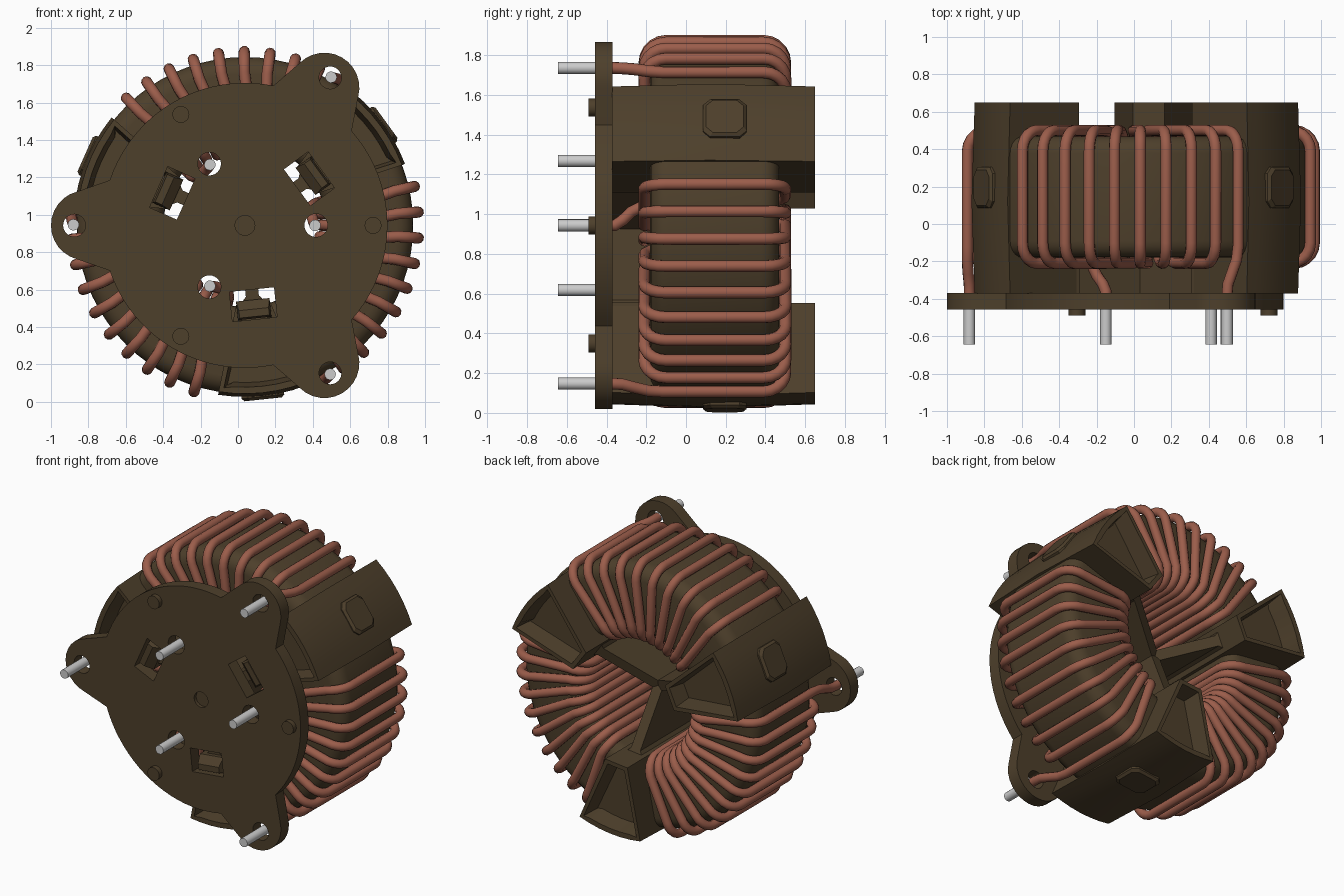
import bpy, bmesh
from math import cos, sin, pi, radians

if "Cube" in bpy.data.objects:
    bpy.data.objects.remove(bpy.data.objects["Cube"])

CX, CZ = 0.037, 0.943          # toroid axis (runs along y)
ARMS = (36, 156, 276)          # spacer arms between the coils
EARS = (60, 180, 300)          # mounting ears and outer pins
INNER = (0, 120, 240)          # inner pins and locating pegs


def material(name, rgb):
    m = bpy.data.materials.new(name)
    m.diffuse_color = (*rgb, 1)
    m.use_nodes = True
    m.node_tree.nodes["Principled BSDF"].inputs["Base Color"].default_value = m.diffuse_color
    return m


BROWN = material("brown_plastic", (0.075, 0.05, 0.024))
COPPER = material("copper", (0.33, 0.11, 0.07))


def place(u, v, y, deg):
    """Local radial u, tangential v, axial y -> world."""
    a = radians(deg)
    return (CX + u * cos(a) - v * sin(a), y, CZ + u * sin(a) + v * cos(a))


def loft(bm, sections, deg=0):
    """Closed solid through matching sections of (u, v, y) points; returns caps."""
    rows = [[bm.verts.new(place(*p, deg)) for p in s] for s in sections]
    n = len(rows[0])
    for a, b in zip(rows, rows[1:]):
        for i in range(n):
            bm.faces.new((a[i], a[(i + 1) % n], b[(i + 1) % n], b[i]))
    caps = [bm.faces.new(rows[0]), bm.faces.new(rows[-1])]
    bmesh.ops.recalc_face_normals(bm, faces=bm.faces)
    return caps


def finish(name, bm, mat=None):
    bmesh.ops.recalc_face_normals(bm, faces=bm.faces)
    me = bpy.data.meshes.new(name)
    bm.to_mesh(me)
    bm.free()
    ob = bpy.data.objects.new(name, me)
    bpy.context.collection.objects.link(ob)
    if mat:
        me.materials.append(mat)
    return ob


def smooth(ob):
    bpy.ops.object.select_all(action='DESELECT')
    ob.select_set(True)
    bpy.context.view_layer.objects.active = ob
    bpy.ops.object.shade_smooth_by_angle(angle=radians(35))


def disc(u, rad, y, n=24):
    return [(u + rad * cos(2 * pi * i / n), rad * sin(2 * pi * i / n), y) for i in range(n)]


def cylinder(bm, u, rad, y0, y1, deg, n=24):
    loft(bm, [disc(u, rad, y0, n), disc(u, rad, y1, n)], deg)


def box(u0, u1, half, y):
    return [(u0, -half, y), (u1, -half, y), (u1, half, y), (u0, half, y)]


def corner(r, y, sr, sy, rad, start, n=5):
    """Arc for one rounded corner of a section in (r, y)."""
    c = (r - sr * rad, y - sy * rad)
    return [(c[0] + rad * cos(radians(start - 90 * i / n)),
             c[1] + rad * sin(radians(start - 90 * i / n))) for i in range(n + 1)]


def section(r0, r1, y0, y1, rad):
    """Corners in order: inner rear, outer rear, outer front, inner front."""
    return [corner(r0, y1, -1, 1, rad, 180), corner(r1, y1, 1, 1, rad, 90),
            corner(r1, y0, 1, -1, rad, 0), corner(r0, y0, -1, -1, rad, -90)]


# Base plate with three rounded ears
outline = []
for e in EARS:
    for i in range(13):
        t = radians(-75 + 150 * i / 12)
        u, v = 0.85 + 0.187 * cos(t), 0.187 * sin(t)
        a = radians(e)
        outline.append((u * cos(a) - v * sin(a), u * sin(a) + v * cos(a)))
    for i in range(21):
        a = radians(e + 18.5 + 83 * i / 20)
        outline.append((0.762 * cos(a), 0.762 * sin(a)))
bm = bmesh.new()
loft(bm, [[(u, v, y) for u, v in outline] for y in (-0.457, -0.37)])
plate = finish("base_plate", bm, BROWN)

# Plate openings: pin holes, latch windows, centre dimple
bm = bmesh.new()
for e in EARS:
    cylinder(bm, 0.912, 0.06, -0.6, -0.3, e)
for a in INNER:
    cylinder(bm, 0.38, 0.062, -0.6, -0.3, a)
for a in ARMS:
    loft(bm, [box(0.345, 0.505, 0.12, y) for y in (-0.6, -0.3)], a)
cylinder(bm, 0, 0.053, -0.6, -0.435, 0)
cutter = finish("plate_cutter", bm)
cutter.hide_render = True
mod = plate.modifiers.new("openings", 'BOOLEAN')
mod.operation, mod.solver, mod.object = 'DIFFERENCE', 'EXACT', cutter
bpy.context.view_layer.objects.active = plate
bpy.ops.object.modifier_apply(modifier=mod.name)
bpy.data.objects.remove(cutter)
smooth(plate)

# Locating pegs on the plate front
bm = bmesh.new()
for a in INNER:
    cylinder(bm, 0.685, 0.045, -0.49, -0.44, a)
smooth(finish("locating_pegs", bm, BROWN))

# Toroid core: rounded section revolved about the axis
profile = sum(section(0.435, 0.90, -0.18, 0.468, 0.09), [])
bm = bmesh.new()
N = 72
rings = [[bm.verts.new(place(r, 0, y, 360 * i / N)) for r, y in profile] for i in range(N)]
for i in range(N):
    a, b = rings[i], rings[(i + 1) % N]
    for j in range(len(profile)):
        k = (j + 1) % len(profile)
        bm.faces.new((a[j], a[k], b[k], b[j]))
smooth(finish("toroid_core", bm, BROWN))


# Spacer arms: tapered wedges with a pocket in each end
def wedge(r, y):
    arc = [(r * cos(radians(t)), r * sin(radians(t)), y) for t in (-15, -10, -5, 0, 5, 10, 15)]
    return [(0.40, 0.085, y), (0.40, -0.085, y)] + arc


for n, a in enumerate(ARMS):
    bm = bmesh.new()
    caps = loft(bm, [wedge(0.90, -0.372), wedge(0.917, 0.12), wedge(0.90, 0.65)], a)
    bmesh.ops.inset_individual(bm, faces=caps, thickness=0.035)
    bmesh.ops.inset_individual(bm, faces=caps, thickness=0.025, depth=-0.12)
    smooth(finish(f"spacer_arm_{n + 1}", bm, BROWN))

    # Chamfered boss on the outside of the arm
    bm = bmesh.new()
    rows = []
    for u, hv, hy in ((0.88, 0.115, 0.11), (0.92, 0.115, 0.11), (0.935, 0.10, 0.095)):
        c = 0.035
        rows.append([(u, v, 0.195 + y) for v, y in (
            (-hv + c, -hy), (hv - c, -hy), (hv, -hy + c), (hv, hy - c),
            (hv - c, hy), (-hv + c, hy), (-hv, hy - c), (-hv, -hy + c))])
    loft(bm, rows, a)
    finish(f"arm_boss_{n + 1}", bm, BROWN)

    # Latch showing through the plate window
    bm = bmesh.new()
    loft(bm, [box(0.40, 0.50, 0.09, -0.24), box(0.40, 0.50, 0.09, -0.40),
              box(0.45, 0.49, 0.08, -0.445)], a)
    finish(f"plate_latch_{n + 1}", bm, BROWN)

    # Central web, its rear edge sloping down to the axis
    bm = bmesh.new()
    foot = [(0, -0.035), (0.38, -0.035), (0.43, -0.08), (0.43, 0.08), (0.38, 0.035), (0, 0.035)]
    loft(bm, [[(u, v, -0.372) for u, v in foot],
              [(u, v, 0.25 + 0.5 * u) for u, v in foot]], a)
    finish(f"centre_web_{n + 1}", bm, BROWN)

# Copper coils: ten turns each, leads bending to the pins
STEP, TURNS = 8.55, 10
loop = section(0.405, 0.93, -0.21, 0.50, 0.11)
for n, turn in enumerate((0, 120, 240)):
    path = [(0.375, 120, -0.43), (0.375, 120, -0.36), (0.365, 124, -0.32),
            (0.36, 131, -0.275), (0.37, 136, -0.21), (0.395, 137.3, -0.13)]
    for k in range(TURNS):
        a = 56 + STEP * (TURNS - 1 - k)
        inner_a = a + STEP / 2
        path += [(r, inner_a, y) for r, y in loop[0]]
        path += [(r, a, y) for r, y in loop[1]]
        if k < TURNS - 1:
            path += [(r, a, y) for r, y in loop[2]]
            path += [(r, a - STEP / 2, y) for r, y in loop[3]]
    path += [(0.93, 56, -0.12), (0.93, 56.6, -0.19), (0.925, 58.2, -0.26),
             (0.918, 59.5, -0.32), (0.917, 59.8, -0.37), (0.917, 59.8, -0.43)]
    cu = bpy.data.curves.new(f"copper_coil_{n + 1}", 'CURVE')
    cu.dimensions = '3D'
    cu.bevel_depth, cu.bevel_resolution, cu.use_fill_caps = 0.03, 3, True
    sp = cu.splines.new('POLY')
    sp.points.add(len(path) - 1)
    for p, (r, a, y) in zip(sp.points, path):
        p.co = (*place(r, 0, y, a + turn), 1)
    cu.materials.append(COPPER)
    ob = bpy.data.objects.new(f"copper_coil_{n + 1}", cu)
    bpy.context.collection.objects.link(ob)

# Tinned pins
bm = bmesh.new()
for e in EARS:
    cylinder(bm, 0.917, 0.0305, -0.645, -0.40, e - 0.2, 16)
for a in INNER:
    cylinder(bm, 0.375, 0.0305, -0.645, -0.40, a, 16)
smooth(finish("connection_pins", bm))
